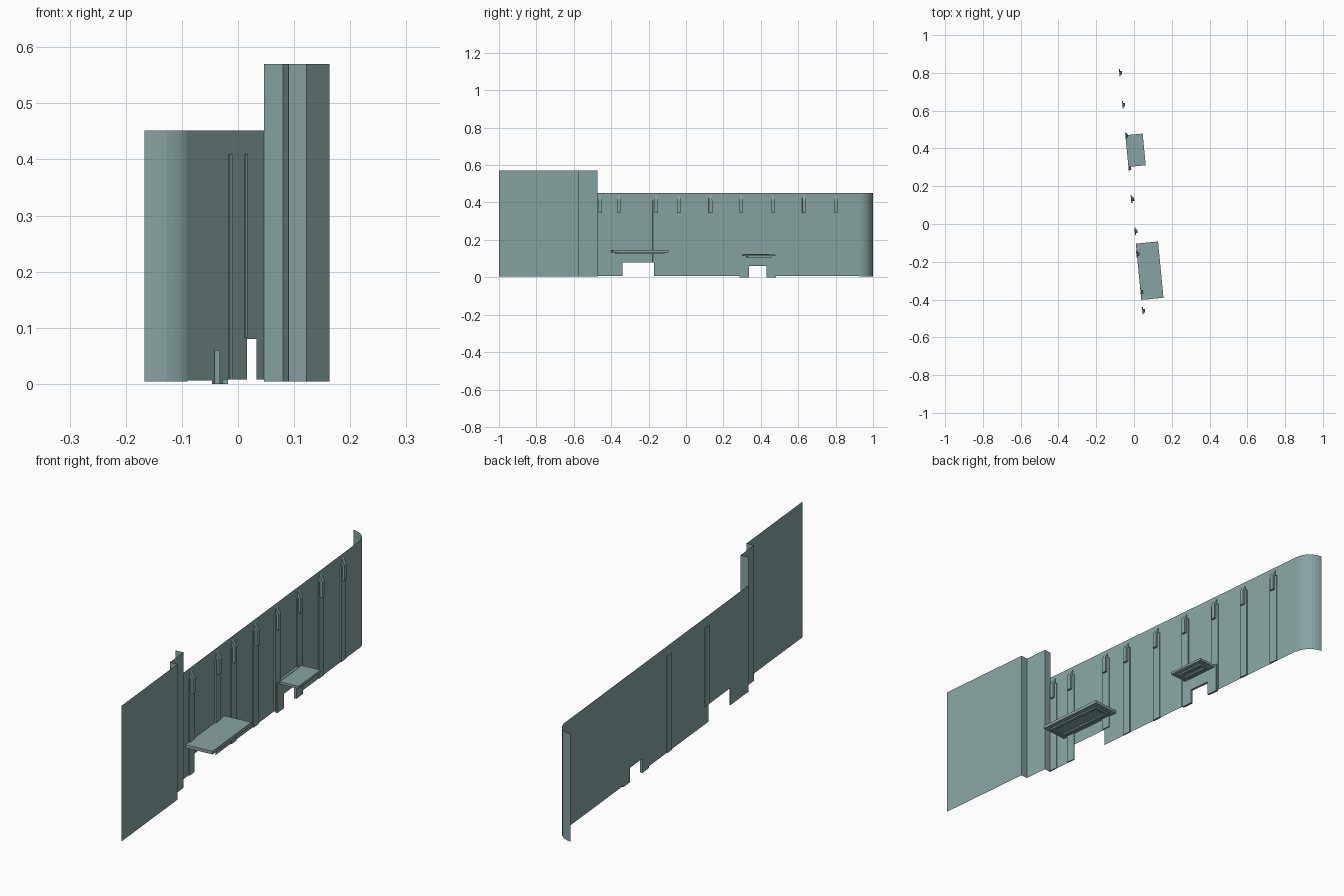
import bpy, bmesh, math
from mathutils import Vector

cube = bpy.data.objects.get("Cube")
if cube:
    bpy.data.objects.remove(cube)

# Single painted metal colour
mat = bpy.data.materials.new("grey_teal")
mat.use_nodes = True
COLOUR = (0.24, 0.37, 0.36, 1)
mat.diffuse_color = COLOUR
mat.node_tree.nodes["Principled BSDF"].inputs["Base Color"].default_value = COLOUR

# Slanted wall line: inner side faces roughly +x
SLOPE = -0.0968
ALONG = Vector((SLOPE, 1, 0)).normalized()
INWARD = Vector((ALONG.y, -ALONG.x, 0))
WALL_TOP, TALL_TOP = 0.452, 0.57


def wall_point(y, depth=0.0, z=0.0):
    """Point at station y along the wall, pushed into the room by depth."""
    base = Vector((0.046 + SLOPE * (y + 0.478), y, z))
    return base + INWARD * depth


def finish(name, bm):
    bmesh.ops.remove_doubles(bm, verts=bm.verts, dist=1e-5)
    bmesh.ops.recalc_face_normals(bm, faces=bm.faces)
    mesh = bpy.data.meshes.new(name)
    bm.to_mesh(mesh)
    bm.free()
    mesh.materials.append(mat)
    obj = bpy.data.objects.new(name, mesh)
    bpy.context.collection.objects.link(obj)
    return obj


def add_quad(bm, a, b, low, high):
    corners = [(a[0], a[1], low), (b[0], b[1], low),
               (b[0], b[1], high), (a[0], a[1], high)]
    bm.faces.new([bm.verts.new(c) for c in corners])


def add_prism(bm, y0, y1, profile):
    """Sweep a (depth, z) profile along the wall from y0 to y1."""
    rings = [[bm.verts.new(wall_point(y, d, z)) for d, z in profile]
             for y in (y0, y1)]
    n = len(profile)
    bm.faces.new(rings[0])
    bm.faces.new(rings[1][::-1])
    for i in range(n):
        j = (i + 1) % n
        bm.faces.new([rings[0][i], rings[0][j], rings[1][j], rings[1][i]])


def add_box(bm, y0, y1, d0, d1, z0, z1):
    add_prism(bm, y0, y1, [(d0, z0), (d1, z0), (d1, z1), (d0, z1)])


# Tall stepped end panel
bm = bmesh.new()
path = [(0.163, -1), (0.122, -0.573), (0.09, -0.577), (0.08, -0.474), (0.046, -0.478)]
for a, b in zip(path, path[1:]):
    add_quad(bm, a, b, 0.004, TALL_TOP)
finish("tall_stepped_wall", bm)

# Long low wall with two openings at the floor
bm = bmesh.new()
ARC_START = 0.928
spans = [(-0.478, -0.345, 0.008), (-0.345, -0.17, 0.08), (-0.17, 0.335, 0.008),
         (0.335, 0.43, 0.06), (0.43, ARC_START, 0.006)]
for y0, y1, low in spans:
    add_quad(bm, wall_point(y0), wall_point(y1), low, WALL_TOP)
finish("long_wall", bm)

# Rounded end turning outward
bm = bmesh.new()
RADIUS, STEPS = 0.08, 8
start = wall_point(ARC_START)
centre = start - INWARD * RADIUS
first = math.atan2(INWARD.y, INWARD.x)
angles = [first + (math.radians(88) - first) * i / STEPS for i in range(STEPS + 1)]
arc = [(centre.x + RADIUS * math.cos(t), centre.y + RADIUS * math.sin(t)) for t in angles]
for a, b in zip(arc, arc[1:]):
    add_quad(bm, a, b, 0.004, WALL_TOP)
finish("rounded_wall_end", bm)

# Flat ribs, each with a pointed bracket near the top
stations = [-0.46, -0.36, -0.16, -0.04, 0.13, 0.295, 0.465, 0.63, 0.8]
through = (-0.16, 0.13)
ribs, brackets = bmesh.new(), bmesh.new()
for y in stations:
    back = -0.003 if y in through else 0.0
    low = 0.082 if y == -0.16 else 0.008
    add_box(ribs, y - 0.018, y + 0.02, back, 0.005, low, 0.41)
    add_prism(brackets, y - 0.009, y + 0.009,
              [(0, 0.345), (0.014, 0.345), (0.014, 0.41), (0, 0.437)])
finish("wall_ribs", ribs)
finish("rib_brackets", brackets)

# Raised surround of the small opening
bm = bmesh.new()
add_box(bm, 0.285, 0.335, 0, 0.01, 0, 0.125)
add_box(bm, 0.43, 0.48, 0, 0.01, 0, 0.125)
add_box(bm, 0.335, 0.43, 0, 0.01, 0.06, 0.125)
finish("small_opening_surround", bm)


def shelf(name, y0, y1, d0, d1, top, thick):
    """Slab with a shallow rimmed panel under it."""
    bm = bmesh.new()
    add_box(bm, y0, y1, d0, d1, top - thick, top)
    finish(name, bm)
    bm = bmesh.new()
    m, rim, low = 0.02, 0.012, top - thick - 0.006
    a, b, c, d = y0 + m, y1 - m, d0 + m, d1 - m
    high = top - thick
    add_box(bm, a, a + rim, c, d, low, high)
    add_box(bm, b - rim, b, c, d, low, high)
    add_box(bm, a + rim, b - rim, c, c + rim, low, high)
    add_box(bm, a + rim, b - rim, d - rim, d, low, high)
    finish(name + "_under_rim", bm)


shelf("large_shelf", -0.402, -0.104, 0, 0.118, 0.145, 0.013)
shelf("small_shelf", 0.302, 0.47, 0.008, 0.092, 0.123, 0.01)
